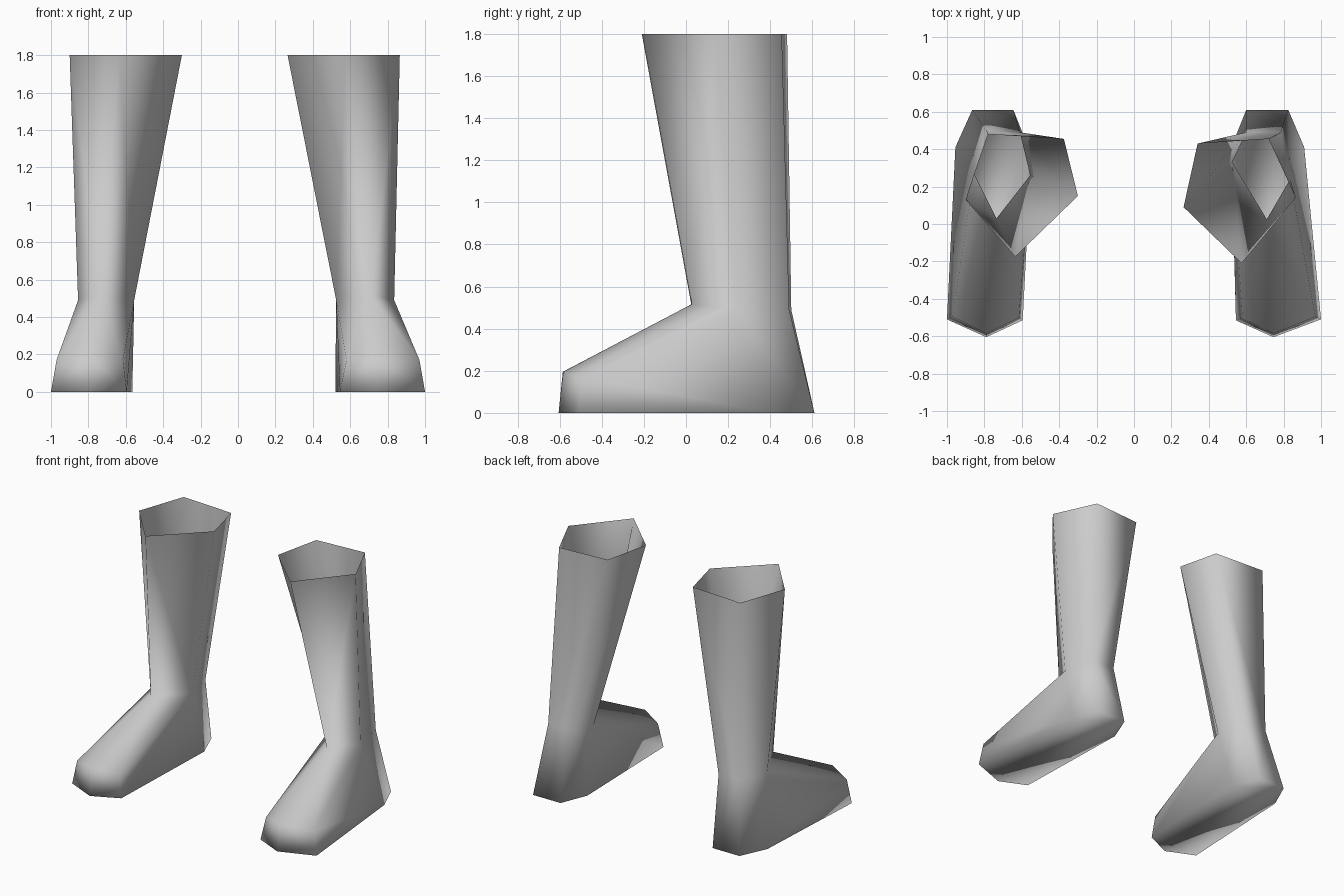
import bpy
import bmesh

cube = bpy.data.objects.get("Cube")
if cube:
    bpy.data.objects.remove(cube, do_unlink=True)

# Single plain grey material
GREY = (0.6, 0.6, 0.6, 1.0)
grey = bpy.data.materials.new("plain grey")
grey.use_nodes = True
grey.diffuse_color = GREY
shader = grey.node_tree.nodes["Principled BSDF"]
shader.inputs["Base Color"].default_value = GREY
shader.inputs["Roughness"].default_value = 0.8


def build_boot(name, cuff, ankle, toe, sole):
    """Cuff and ankle run front, outer, back outer, back inner, inner.
    Toe runs front, outer, inner. Sole runs all the way round from the front."""
    bm = bmesh.new()
    c, a, t, s = ([bm.verts.new(p) for p in ring]
                  for ring in (cuff, ankle, toe, sole))

    # Shaft, open at the cuff
    for i in range(5):
        j = (i + 1) % 5
        bm.faces.new((a[i], a[j], c[j], c[i]))

    # Instep and toe cap
    bm.faces.new((a[0], t[0], t[1], a[1]))
    bm.faces.new((a[0], a[4], t[2], t[0]))
    bm.faces.new((t[0], s[0], s[1], t[1]))
    bm.faces.new((t[0], t[2], s[6], s[0]))

    # Foot sides
    bm.faces.new((t[1], s[1], s[2], a[1]))
    bm.faces.new((a[4], s[5], s[6], t[2]))

    # Heel
    for i in range(1, 4):
        bm.faces.new((a[i], s[i + 1], s[i + 2], a[i + 1]))

    # Sole
    bm.faces.new(s)

    bmesh.ops.recalc_face_normals(bm, faces=bm.faces)
    if sum(f.normal.z for f in bm.faces if len(f.verts) == 7) > 0:
        bmesh.ops.reverse_faces(bm, faces=bm.faces)
    for f in bm.faces:
        f.smooth = True
    mesh = bpy.data.meshes.new(name)
    bm.to_mesh(mesh)
    bm.free()
    mesh.materials.append(grey)
    boot = bpy.data.objects.new(name, mesh)
    bpy.context.collection.objects.link(boot)
    return boot


def level(points, z):
    return [(x, y, z) for x, y in points]


TOP = 1.8

build_boot(
    "right_boot",
    cuff=level([(-0.635, -0.175), (-0.90, 0.13), (-0.78, 0.48),
                (-0.375, 0.455), (-0.30, 0.15)], TOP),
    ankle=[(-0.735, 0.03, 0.515), (-0.855, 0.27, 0.49), (-0.79, 0.50, 0.49),
           (-0.61, 0.49, 0.49), (-0.555, 0.26, 0.49)],
    toe=[(-0.79, -0.585, 0.195), (-0.97, -0.495, 0.17), (-0.615, -0.50, 0.17)],
    sole=level([(-0.79, -0.605), (-1.0, -0.51), (-0.955, 0.41), (-0.865, 0.61),
                (-0.645, 0.61), (-0.565, 0.41), (-0.595, -0.515)], 0),
)

build_boot(
    "left_boot",
    cuff=level([(0.575, -0.21), (0.865, 0.14), (0.72, 0.455),
                (0.34, 0.43), (0.265, 0.09)], TOP),
    ankle=[(0.71, 0.025, 0.515), (0.835, 0.24, 0.49), (0.785, 0.49, 0.49),
           (0.60, 0.49, 0.49), (0.525, 0.33, 0.49)],
    toe=[(0.745, -0.585, 0.195), (0.97, -0.495, 0.17), (0.58, -0.50, 0.17)],
    sole=level([(0.745, -0.605), (1.0, -0.51), (0.91, 0.41), (0.825, 0.61),
                (0.60, 0.61), (0.52, 0.41), (0.545, -0.515)], 0),
)
